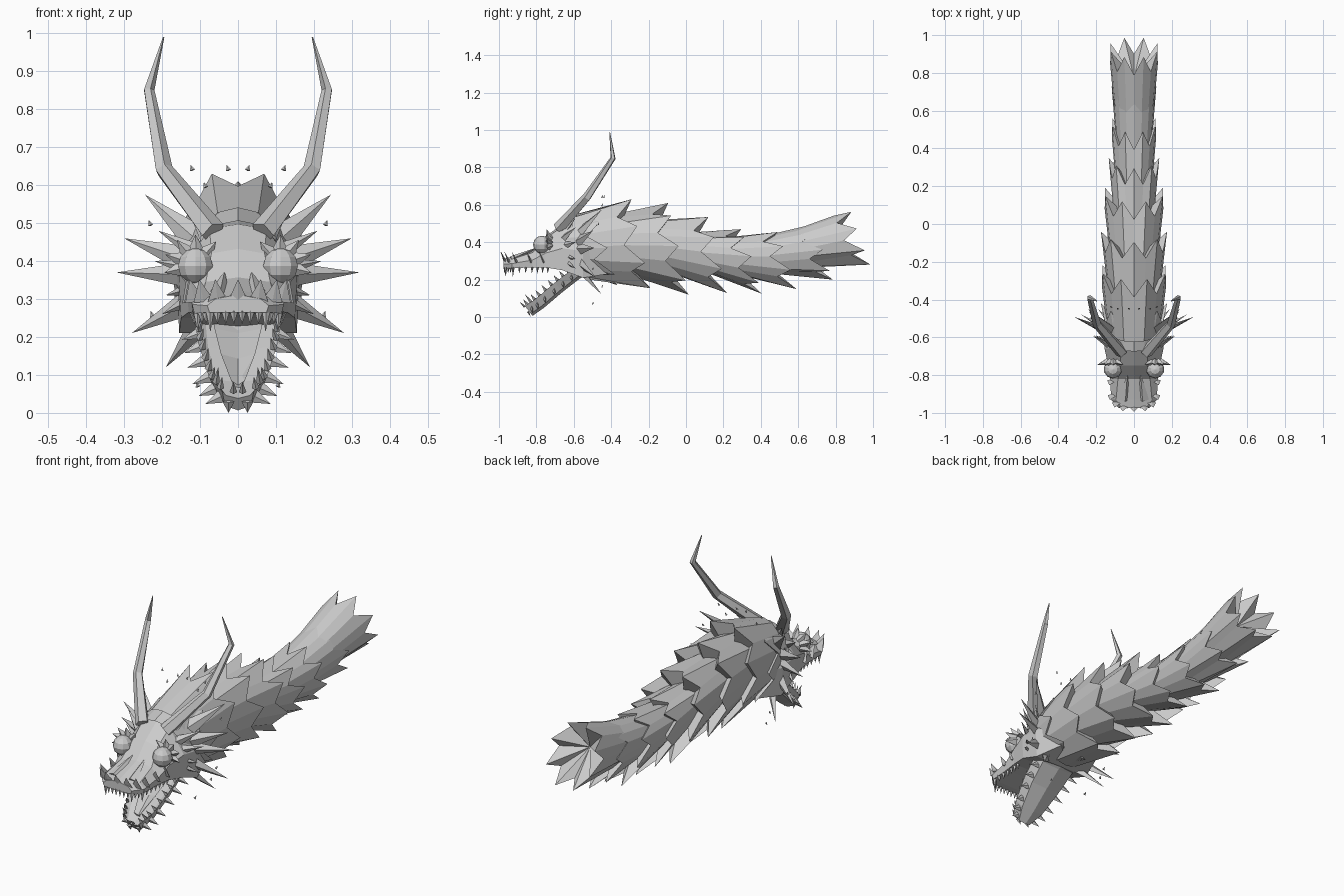
import bpy, bmesh, math
from mathutils import Vector

if "Cube" in bpy.data.objects:
    bpy.data.objects.remove(bpy.data.objects["Cube"])

grey = bpy.data.materials.new("stone grey")
grey.diffuse_color = (0.6, 0.6, 0.6, 1)
grey.use_nodes = True
grey.node_tree.nodes["Principled BSDF"].inputs["Base Color"].default_value = grey.diffuse_color


def make(name, verts, faces, recalc=True):
    me = bpy.data.meshes.new(name)
    me.from_pydata([tuple(v) for v in verts], [], faces)
    me.materials.append(grey)
    if recalc:
        bm = bmesh.new()
        bm.from_mesh(me)
        bmesh.ops.recalc_face_normals(bm, faces=bm.faces)
        bm.to_mesh(me)
        bm.free()
    ob = bpy.data.objects.new(name, me)
    bpy.context.collection.objects.link(ob)
    return ob


def loft(name, sections):
    n = len(sections[0])
    verts = [p for s in sections for p in s]
    faces = [(k * n + i, k * n + (i + 1) % n, (k + 1) * n + (i + 1) % n, (k + 1) * n + i)
             for k in range(len(sections) - 1) for i in range(n)]
    faces += [tuple(range(n)), tuple(range(len(verts) - n, len(verts)))]
    return make(name, verts, faces)


def spikes(name, items):
    """items: (base, tip, half width, half thickness), mirrored over x"""
    verts, faces = [], []
    for base, tip, w, t in items:
        for s in (1, -1):
            b = Vector((base[0] * s, base[1], base[2]))
            e = Vector((tip[0] * s, tip[1], tip[2]))
            d = (e - b).normalized()
            ref = Vector((0, 1, 0)) if abs(d.y) < 0.9 else Vector((0, 0, 1))
            side = d.cross(ref).normalized()
            up = side.cross(d).normalized()
            o = len(verts)
            verts += [b + side * w, b + up * t, b - side * w, b - up * t, e]
            faces += [(o + i, o + (i + 1) % 4, o + 4) for i in range(4)]
            faces.append((o + 3, o + 2, o + 1, o))
    return make(name, verts, faces)


def lerp(path, t):
    f = t * (len(path) - 1)
    i = min(int(f), len(path) - 2)
    return [a + (b - a) * (f - i) for a, b in zip(path[i], path[i + 1])]


# neck: overlapping flared collars with jagged rear edges
# (tip y, centre z, half width, rise, drop)
rings = [(-.42, .37, .17, .20, .20), (-.24, .385, .175, .265, .25),
         (-.04, .38, .17, .23, .26), (.17, .35, .16, .20, .24),
         (.35, .325, .13, .145, .20), (.54, .325, .12, .14, .19),
         (.73, .36, .115, .135, .16), (.935, .41, .13, .165, .14)]
for k, (ty, cz, w, up, down) in enumerate(rings):
    pz = rings[max(k - 1, 0)][1]
    off = math.pi / 8 if k % 2 else 0
    front, back = [], []
    for j in range(16):
        a = off + j * math.pi / 8
        c, s = math.cos(a), math.sin(a)
        tilt = -.055 * s
        h = up if s > 0 else down
        fy = max(ty - .33, -.62) + tilt
        front.append((w * .8 * c, fy, pz + min(up, down) * .68 * s))
        if j % 2 == 0:
            back.append((w * 1.03 * c, ty + tilt, cz + h * s))
        else:
            back.append((w * .97 * c, ty - .09 + tilt, cz + h * .8 * s))
    verts = front + back
    faces = [(j, 16 + j, 16 + (j + 1) % 16, (j + 1) % 16) for j in range(16)]
    # hollow cone closing the rear of the collar
    verts.append((0, ty - .16, cz))
    faces += [(16 + j, 32, 16 + (j + 1) % 16) for j in range(16)]
    make("neck_collar_%d" % (k + 1), verts, faces)

# skull and upper jaw: (y, bottom half width, top half width, bottom z, top z)
skull = [(-.975, .075, .06, .265, .30), (-.93, .115, .095, .262, .31),
         (-.82, .12, .085, .265, .345), (-.75, .13, .07, .265, .42),
         (-.66, .15, .075, .25, .485), (-.55, .155, .08, .21, .495),
         (-.42, .11, .06, .23, .47)]
secs = []
for y, wb, wt, zb, zt in skull:
    zm = zb + (zt - zb) * .5
    half = [(wb, zb), (wb + .006, zm), (wt, zt)]
    pts = half + [(0, zt + .012)] + [(-x, z) for x, z in reversed(half)]
    secs.append([(x, y, z) for x, z in pts])
loft("skull", secs)

# nose ridge on the snout
spikes("nose_ridges", [((.05, -.93, .305), (.035, -.79, .375), .03, .022)])

# lower jaw hanging open: (half width, y, z)
jaw = [(.115, -.52, .30), (.115, -.61, .255), (.105, -.70, .185),
       (.078, -.80, .10), (.042, -.86, .058)]
secs = []
for w, y, z in jaw:
    n = (.61 * .05, -.79 * .05)
    secs.append([(w, y, z), (w * .75, y + n[0] * .3, z + n[1] * .3), (0, y + n[0] * .5, z + n[1] * .5),
                 (-w * .75, y + n[0] * .3, z + n[1] * .3), (-w, y, z),
                 (-w * .8, y + n[0], z + n[1]), (0, y + n[0] * 1.3, z + n[1] * 1.3),
                 (w * .8, y + n[0], z + n[1])])
loft("lower_jaw", secs)

# tongue
secs = []
for w, y, z in [(.07, -.56, .27), (.062, -.64, .222), (.045, -.73, .155), (.018, -.815, .085)]:
    secs.append([(w, y, z), (0, y + .01, z - .012), (-w, y, z), (0, y + .016, z - .03)])
loft("tongue", secs)

# lip outline and teeth
lip = [(0, -.975), (.075, -.972), (.113, -.93), (.117, -.82), (.125, -.73)]
items = []
for i in range(13):
    x, y = lerp(lip, (i + .5) / 13)
    ln = .055 if i in (3, 6) else .035
    items.append(((x * .95, y + .006, .268), (x * .93, y + .004, .268 - ln), .011, .008))
spikes("upper_teeth", items)

items = []
for i in range(9):
    w, y, z = lerp(jaw[1:], (i + .6) / 9.2)
    ln = .052 if i == 7 else .036
    items.append(((w * .95, y, z), (w * .85, y - .61 * ln, z + .79 * ln), .010, .010))
items.append(((.012, -.862, .055), (.012, -.89, .082), .01, .007))
spikes("lower_teeth", items)

# upright scales along the upper lip
items = []
for i in range(6):
    x, y = lerp(lip, i / 5.6)
    items.append(((x, y + .008, .295), (x * 1.12, y - .018, .352), .026, .007))
spikes("lip_scales", items)

# chin and jaw edge scales
items = [((.025, -.845, .03), (.025, -.83, 0), .016, .006)]
for i in range(6):
    w, y, z = lerp(jaw[1:], (i + .5) / 6)
    items.append(((w * .85, y + .02, z - .025), (w + .035, y + .025, z - .045), .018, .008))
spikes("jaw_scales", items)

# eyes
for s, name in ((1, "left_eye"), (-1, "right_eye")):
    bpy.ops.mesh.primitive_uv_sphere_add(segments=10, ring_count=6, radius=.048,
                                         location=(.112 * s, -.77, .387))
    bpy.context.object.name = name
    bpy.context.object.data.materials.append(grey)

# brow scales around the eyes
items = []
for ang in (-15, 20, 55, 90, 130):
    c, s = math.cos(math.radians(ang)), math.sin(math.radians(ang))
    items.append(((.11 + .03 * c, -.73, .39 + .03 * s),
                  (.112 + .085 * c, -.745, .39 + .08 * s), .026, .02))
spikes("brow_scales", items)

# horns: square tapering tubes (x, y, z, radius)
horn = [(.065, -.68, .475, .034), (.195, -.53, .64, .024),
        (.235, -.39, .85, .015), (.196, -.408, .99, .002)]
for s, name in ((1, "left_horn"), (-1, "right_horn")):
    secs = []
    for i, (x, y, z, r) in enumerate(horn):
        a, b = horn[max(i - 1, 0)], horn[min(i + 1, 3)]
        d = (Vector(b[:3]) - Vector(a[:3])).normalized()
        u = d.cross(Vector((0, 1, 0))).normalized()
        v = d.cross(u)
        ring = []
        for q in range(5):
            t = q * math.tau / 5
            p = Vector((x, y, z)) + u * r * math.cos(t) + v * r * math.sin(t)
            ring.append((p.x * s, p.y, p.z))
        secs.append(ring)
    loft(name, secs)

# large spikes fanning out behind the cheeks
items = []
for x, y, z, w in [(.245, -.45, .575, .045), (.30, -.50, .46, .04), (.32, -.49, .37, .036),
                   (.28, -.48, .21, .04), (.19, -.45, .12, .04), (.055, -.42, .575, .05)]:
    d = Vector((x, 0, z - .36)).normalized() * .12
    items.append(((d.x, -.58, .36 + d.z), (x, y, z), w, .022))
spikes("frill_spikes", items)

# smaller cheek spikes in front of the frill
items = []
for x, z in [(.22, .40), (.21, .48), (.19, .31), (.20, .26), (.13, .53)]:
    d = Vector((x, 0, z - .36)).normalized() * .11
    items.append(((d.x, -.66, .36 + d.z), (x, -.59, z), .028, .018))
spikes("cheek_spikes", items)

# tiny loose chips around the frill
items = []
for x, y, z in [(.085, -.45, .60), (.12, -.44, .645), (.025, -.45, .645), (.23, -.47, .50),
                (.225, -.5, .26), (.16, -.45, .165), (.105, -.5, .075)]:
    items.append(((x, y, z - .006), (x + .005, y + .006, z + .008), .007, .004))
spikes("loose_chips", items)
